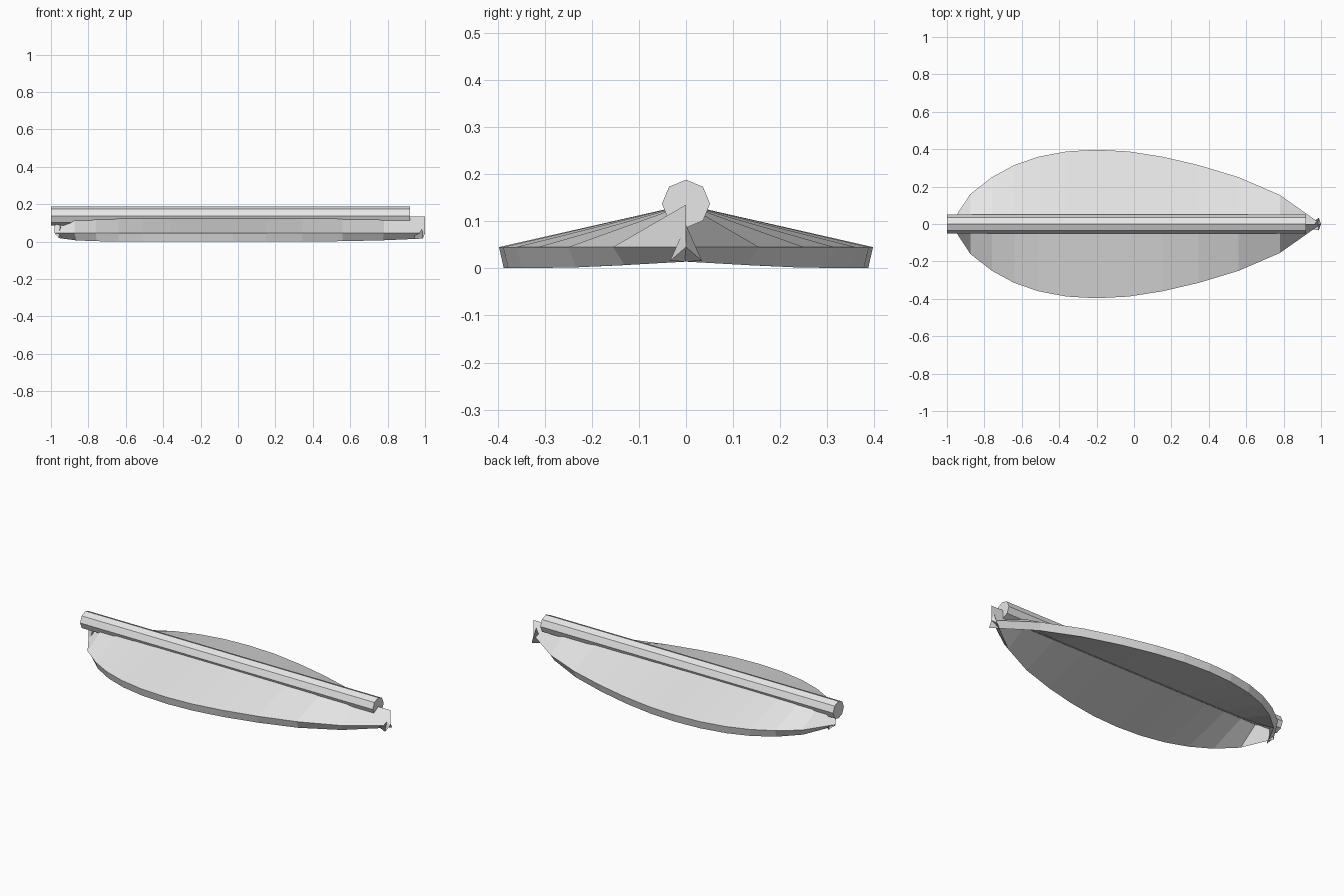
import bpy, bmesh, math

cube = bpy.data.objects.get("Cube")
if cube:
    bpy.data.objects.remove(cube, do_unlink=True)

# One pale grey for every part
grey = bpy.data.materials.new("pale_grey")
grey.use_nodes = True
colour = (0.8, 0.8, 0.8, 1)
grey.diffuse_color = colour
grey.node_tree.nodes["Principled BSDF"].inputs["Base Color"].default_value = colour


def add_part(name, bm):
    mesh = bpy.data.meshes.new(name)
    bm.to_mesh(mesh)
    bm.free()
    mesh.materials.append(grey)
    obj = bpy.data.objects.new(name, mesh)
    bpy.context.collection.objects.link(obj)
    return obj


# Folded leaf: two sloping halves share a straight ridge
xs = (-0.98, -0.875, -0.76, -0.64, -0.51, -0.36, -0.2,
      -0.03, 0.15, 0.345, 0.56, 0.78, 1.0)
half_widths = (0, 0.16, 0.25, 0.315, 0.36, 0.388, 0.397,
               0.388, 0.36, 0.315, 0.25, 0.155, 0)
RIDGE_Z, RIM_Z, THICKNESS = 0.135, 0.045, 0.046
bm = bmesh.new()
ridge = [bm.verts.new((x, 0, RIDGE_Z)) for x in xs]
for side in (-1, 1):
    rim = [bm.verts.new((x, side * w, RIM_Z)) for x, w in zip(xs, half_widths)]
    for i in range(len(xs) - 1):
        quad = [rim[i], rim[i + 1], ridge[i + 1], ridge[i]]
        bm.faces.new(quad if side < 0 else quad[::-1])
leaf = add_part("folded_leaf", bm)
shell = leaf.modifiers.new("thickness", "SOLIDIFY")
shell.thickness = THICKNESS
shell.offset = -1

# Eight-sided rod lying along the ridge
ROD_START, ROD_END, RADIUS, SIDES = -1.0, 0.92, 0.051, 8
bm = bmesh.new()
bmesh.ops.create_cone(bm, cap_ends=True, segments=SIDES, radius1=RADIUS,
                      radius2=RADIUS, depth=ROD_END - ROD_START)
rod = add_part("ridge_rod", bm)
rod.rotation_euler = (0, math.pi / 2, 0)
rod.location = ((ROD_START + ROD_END) / 2, 0, 0.137)
